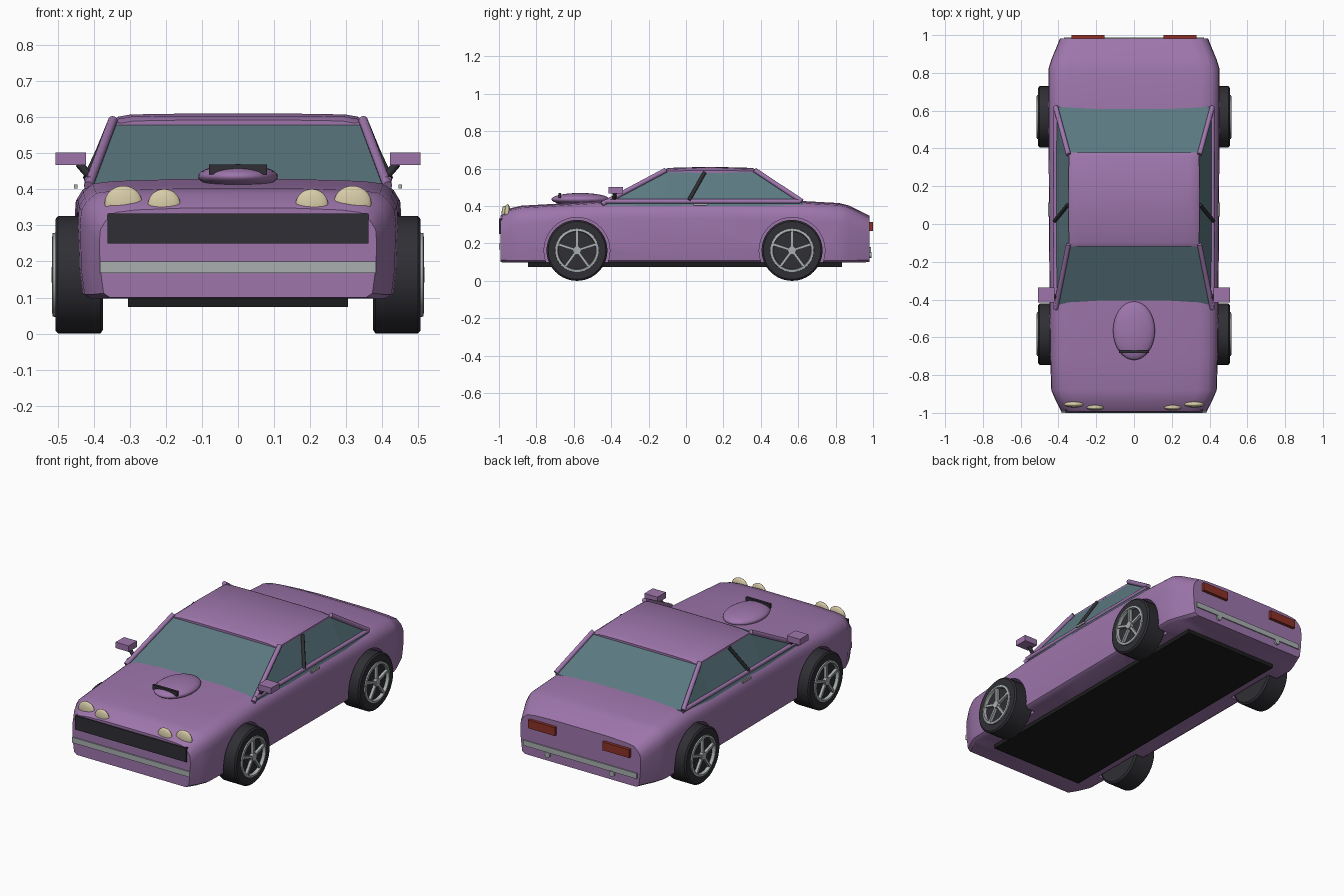
import bpy, bmesh, math
from mathutils import Vector, Matrix

if "Cube" in bpy.data.objects:
    bpy.data.objects.remove(bpy.data.objects["Cube"])


def material(name, rgb):
    m = bpy.data.materials.new(name)
    m.diffuse_color = (*rgb, 1)
    m.use_nodes = True
    m.node_tree.nodes["Principled BSDF"].inputs["Base Color"].default_value = m.diffuse_color
    return m


PAINT = material("purple paint", (0.34, 0.18, 0.41))
GLASS = material("blue grey glass", (0.105, 0.19, 0.22))
RUBBER = material("dark rubber", (0.028, 0.028, 0.035))
BLACK = material("underside black", (0.012, 0.012, 0.013))
METAL = material("grey metal", (0.40, 0.43, 0.43))
CREAM = material("cream lamp", (0.68, 0.60, 0.39))
RED = material("red lamp", (0.26, 0.03, 0.02))


def finish(name, bm, mat, smooth=None):
    bmesh.ops.recalc_face_normals(bm, faces=bm.faces)
    me = bpy.data.meshes.new(name)
    bm.to_mesh(me)
    bm.free()
    me.materials.append(mat)
    ob = bpy.data.objects.new(name, me)
    bpy.context.collection.objects.link(ob)
    if smooth:
        shade(ob, smooth)
    return ob


def shade(ob, angle):
    bpy.ops.object.select_all(action='DESELECT')
    ob.select_set(True)
    bpy.context.view_layer.objects.active = ob
    bpy.ops.object.shade_smooth_by_angle(angle=math.radians(angle))


def box(name, lo, hi, mat):
    lo, hi = Vector(lo), Vector(hi)
    bm = bmesh.new()
    bmesh.ops.create_cube(bm, size=1)
    for v in bm.verts:
        v.co = (lo + hi) / 2 + v.co * (hi - lo)
    return finish(name, bm, mat)


def ellipsoid(name, centre, radii, mat):
    bm = bmesh.new()
    bmesh.ops.create_uvsphere(bm, u_segments=32, v_segments=16, radius=1)
    for v in bm.verts:
        v.co = Vector(centre) + v.co * Vector(radii)
    return finish(name, bm, mat, 60)


def rod(name, a, b, r, mat, seg=12):
    a, b = Vector(a), Vector(b)
    bm = bmesh.new()
    rot = (b - a).to_track_quat('Z', 'Y').to_matrix().to_4x4()
    bmesh.ops.create_cone(bm, cap_ends=True, segments=seg, radius1=r, radius2=r,
                          depth=(b - a).length,
                          matrix=Matrix.Translation((a + b) / 2) @ rot)
    return finish(name, bm, mat, 40)


def loft(name, stations, mat, smooth):
    """Skin mirrored half sections (x, z), listed bottom centre to top centre."""
    bm = bmesh.new()
    rings = []
    for y, half in stations:
        pts = half + [(-x, z) for x, z in half[-2:0:-1]]
        rings.append([bm.verts.new((x, y, z)) for x, z in pts])
    n = len(rings[0])
    for r, s in zip(rings, rings[1:]):
        for i in range(n):
            bm.faces.new((r[i], r[(i + 1) % n], s[(i + 1) % n], s[i]))
    bm.faces.new(rings[0])
    bm.faces.new(rings[-1][::-1])
    return finish(name, bm, mat, smooth)


def lathe(name, profile, side, y, z, mat, seg=40):
    """Turn a closed (radius, x) profile around the wheel axle."""
    bm = bmesh.new()
    rings = [[bm.verts.new((side * x, y + r * math.sin(t), z + r * math.cos(t)))
              for r, x in profile]
             for t in (2 * math.pi * k / seg for k in range(seg))]
    n = len(profile)
    for k in range(seg):
        a, b = rings[k], rings[(k + 1) % seg]
        for i in range(n):
            j = (i + 1) % n
            bm.faces.new((a[i], a[j], b[j], b[i]))
    bmesh.ops.remove_doubles(bm, verts=bm.verts, dist=1e-5)
    return finish(name, bm, mat, 35)


# Body shell: y, half width, bottom, top
def body_section(w, zb, zt):
    return [(0, zb), (w - 0.03, zb), (w - 0.012, zb + 0.012), (w - 0.003, zb + 0.08),
            (w, zt - 0.10), (w - 0.003, zt - 0.06), (w - 0.018, zt - 0.035),
            (w - 0.045, zt - 0.012), (w - 0.10, zt - 0.005), (w * 0.4, zt), (0, zt)]


BODY = [(-0.993, 0.385, 0.10, 0.348), (-0.94, 0.412, 0.097, 0.388),
        (-0.88, 0.438, 0.097, 0.402), (-0.70, 0.444, 0.097, 0.412),
        (-0.45, 0.447, 0.097, 0.428), (0.0, 0.45, 0.097, 0.433),
        (0.60, 0.453, 0.097, 0.428), (0.82, 0.453, 0.097, 0.416),
        (0.87, 0.438, 0.097, 0.403), (0.982, 0.392, 0.10, 0.348)]
body = loft("body", [(y, body_section(w, b, t)) for y, w, b, t in BODY], PAINT, None)

# Wheel wells cut into the body
WHEEL_Y, WHEEL_Z = (-0.583, 0.567), 0.163
for side in (-1, 1):
    for y in WHEEL_Y:
        cutter = rod("well_cutter", (side * 0.365, y, WHEEL_Z),
                     (side * 0.6, y, WHEEL_Z), 0.176, PAINT, 40)
        cutter.hide_render = True
        mod = body.modifiers.new("well", 'BOOLEAN')
        mod.operation, mod.solver, mod.object = 'DIFFERENCE', 'EXACT', cutter
        bpy.context.view_layer.objects.active = body
        bpy.ops.object.modifier_apply(modifier=mod.name)
        bpy.data.objects.remove(cutter)
shade(body, 35)

# Underside plate
box("underside", (-0.305, -0.845, 0.074), (0.305, 0.835, 0.11), BLACK)

# Cabin glass and roof
loft("cabin_glass", [(-0.45, [(0, 0.40), (0.418, 0.40), (0.418, 0.405), (0, 0.405)]),
                     (-0.107, [(0, 0.40), (0.428, 0.40), (0.343, 0.585), (0, 0.585)]),
                     (0.37, [(0, 0.40), (0.428, 0.40), (0.343, 0.585), (0, 0.585)]),
                     (0.62, [(0, 0.40), (0.418, 0.40), (0.418, 0.42), (0, 0.42)])],
     GLASS, None)


def roof_section(w, zb, zt):
    return [(0, zb), (w, zb), (w, zb + 0.012), (w - 0.015, zt - 0.008),
            (w - 0.05, zt - 0.002), (w * 0.5, zt), (0, zt)]


loft("roof", [(-0.118, roof_section(0.338, 0.574, 0.592)),
              (-0.095, roof_section(0.345, 0.576, 0.604)),
              (0.13, roof_section(0.347, 0.578, 0.610)),
              (0.355, roof_section(0.345, 0.576, 0.604)),
              (0.378, roof_section(0.338, 0.574, 0.592))], PAINT, 40)

# Parts repeated on both sides
for s in (-1, 1):
    rod("front_pillar", (s * 0.415, -0.45, 0.41), (s * 0.347, -0.108, 0.592), 0.013, PAINT)
    rod("rear_pillar", (s * 0.415, 0.62, 0.425), (s * 0.347, 0.368, 0.592), 0.013, PAINT)
    rod("centre_pillar", (s * 0.421, 0.015, 0.43), (s * 0.351, 0.10, 0.58), 0.010, RUBBER)
    rod("window_sill", (s * 0.415, -0.43, 0.425), (s * 0.415, 0.61, 0.425), 0.012, PAINT)
    lo, hi = sorted((s * 0.446, s * 0.455))
    box("door_handle", (lo, 0.04, 0.402), (hi, 0.115, 0.413), METAL)
    # Mirrors
    lo, hi = sorted((s * 0.422, s * 0.507))
    box("mirror", (lo, -0.415, 0.468), (hi, -0.337, 0.503), PAINT)
    rod("mirror_stalk", (s * 0.41, -0.385, 0.435), (s * 0.442, -0.38, 0.472), 0.011, RUBBER)
    # Lamps
    ellipsoid("outer_headlamp", (s * 0.318, -0.955, 0.362), (0.052, 0.016, 0.048), CREAM)
    ellipsoid("inner_headlamp", (s * 0.205, -0.972, 0.358), (0.045, 0.014, 0.043), CREAM)
    lo, hi = sorted((s * 0.155, s * 0.33))
    box("tail_lamp", (lo, 0.97, 0.267), (hi, 1.0, 0.316), RED)
    rod("exhaust_tip", (s * 0.21, 0.96, 0.138), (s * 0.21, 0.993, 0.138), 0.016, METAL, 16)
    # Wheels
    for y in WHEEL_Y:
        lathe("tyre", [(0, 0.374), (0.152, 0.374), (0.163, 0.382), (0.163, 0.499),
                       (0.154, 0.507), (0.116, 0.507), (0.113, 0.497), (0, 0.497)],
              s, y, WHEEL_Z, RUBBER)
        lathe("rim", [(0.100, 0.495), (0.118, 0.495), (0.116, 0.514), (0.103, 0.516)],
              s, y, WHEEL_Z, METAL)
        rod("hub", (s * 0.495, y, WHEEL_Z), (s * 0.517, y, WHEEL_Z), 0.022, METAL, 20)
        for k in range(5):
            spoke = box("spoke", (-0.008, -0.007, 0.012), (0.008, 0.007, 0.105), METAL)
            spoke.location = (s * 0.505, y, WHEEL_Z)
            spoke.rotation_euler.x = 2 * math.pi * k / 5

# Bonnet scoop with its intake
ellipsoid("bonnet_scoop", (0, -0.565, 0.436), (0.111, 0.155, 0.034), PAINT)
box("scoop_intake", (-0.08, -0.683, 0.442), (0.08, -0.668, 0.469), RUBBER)

# Grille and bumper strips
box("grille", (-0.362, -0.999, 0.25), (0.362, -0.98, 0.333), RUBBER)
box("front_bumper", (-0.383, -1.0, 0.168), (0.383, -0.98, 0.20), METAL)
box("rear_bumper", (-0.37, 0.97, 0.15), (0.37, 0.988, 0.182), METAL)
